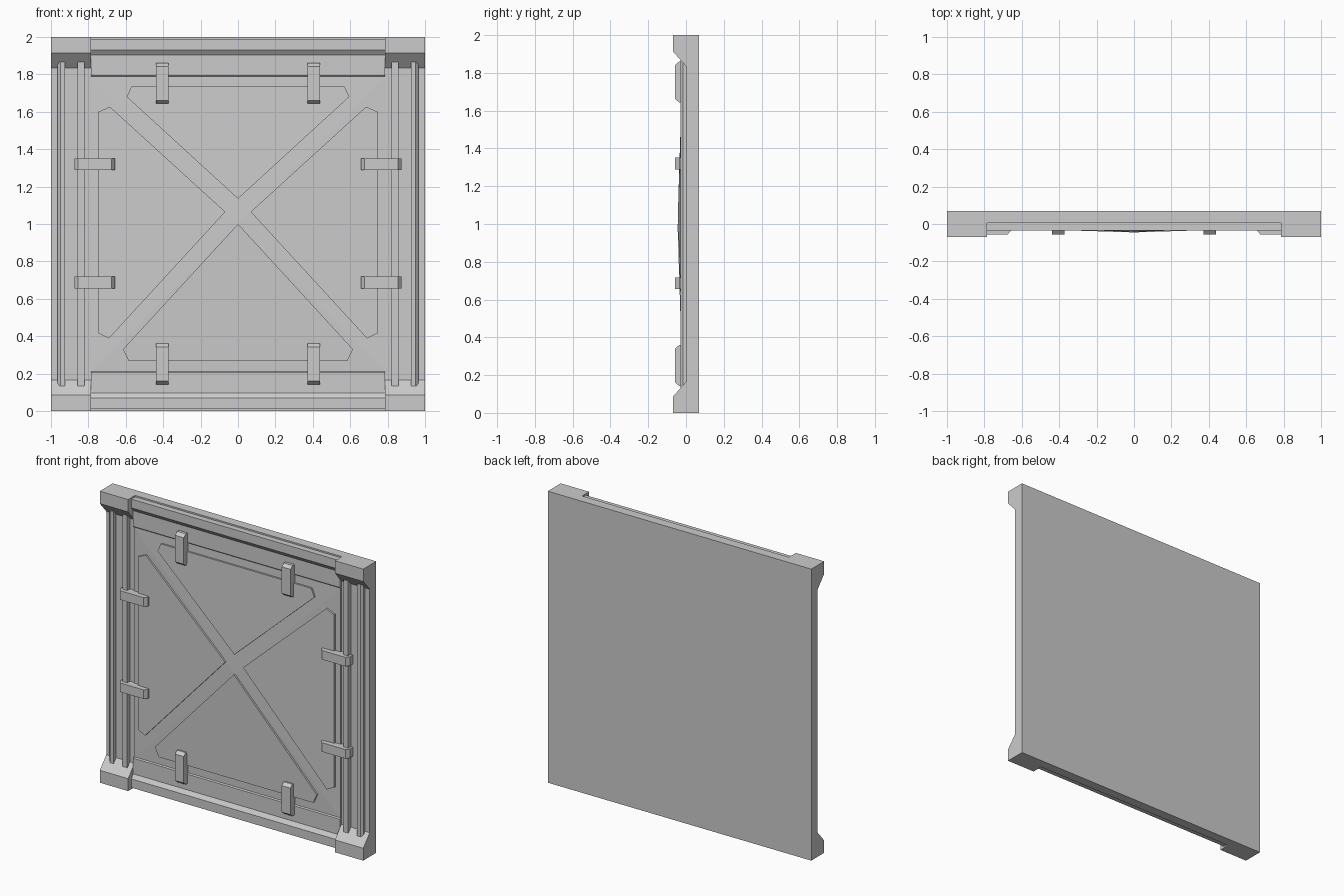
import bpy, bmesh
from mathutils import Vector

cube = bpy.data.objects.get("Cube")
if cube:
    bpy.data.objects.remove(cube, do_unlink=True)

grey = bpy.data.materials.new("light grey")
grey.use_nodes = True
grey.diffuse_color = (0.6, 0.6, 0.6, 1)
grey.node_tree.nodes["Principled BSDF"].inputs["Base Color"].default_value = (0.6, 0.6, 0.6, 1)


def finish(name, bm):
    bmesh.ops.recalc_face_normals(bm, faces=bm.faces)
    mesh = bpy.data.meshes.new(name)
    bm.to_mesh(mesh)
    bm.free()
    mesh.materials.append(grey)
    obj = bpy.data.objects.new(name, mesh)
    bpy.context.collection.objects.link(obj)


def prism(name, profile, axis, lo, hi):
    """Extrude a profile: (y, z) along 'X', or (x, y) along 'Z'."""
    bm = bmesh.new()
    place = (lambda a, b, t: (t, a, b)) if axis == "X" else (lambda a, b, t: (a, b, t))
    face = bm.faces.new([bm.verts.new(place(a, b, lo)) for a, b in profile])
    ext = bmesh.ops.extrude_face_region(bm, geom=[face])
    move = Vector(place(0, 0, hi - lo))
    bmesh.ops.translate(bm, vec=move, verts=[v for v in ext["geom"] if isinstance(v, bmesh.types.BMVert)])
    finish(name, bm)


def flip(profile):
    """Mirror a (y, z) profile top to bottom."""
    return [(y, 2 - z) for y, z in profile]


def box_profile(a0, a1, b0, b1):
    return [(a0, b0), (a1, b0), (a1, b1), (a0, b1)]


# Wall slab with full-height side channels
prism("back_slab", box_profile(0.005, 0.07, 0, 2), "X", -1, 1)

# Top and bottom rails, and the raised strips behind the clips
rail = [(0.01, 0.01), (-0.035, 0.01), (-0.035, 0.07), (-0.015, 0.097), (0.01, 0.097)]
strip = [(0.01, 0.09), (-0.015, 0.09), (-0.015, 0.205), (-0.008, 0.212), (0.01, 0.212)]
for end, shape in (("bottom", lambda p: p), ("top", flip)):
    prism(end + "_rail", shape(rail), "X", -0.785, 0.785)
    prism(end + "_strip", shape(strip), "X", -0.785, 0.785)

# Corner blocks, side channels and pillar ribs
block = [(0.01, 0), (-0.07, 0), (-0.07, 0.085), (0, 0.165), (0.01, 0.165)]
outer_rib = [(0.925, 0.01), (0.925, -0.03), (0.95, -0.03), (0.965, -0.015), (0.965, 0.01)]
inner_rib = box_profile(0.82, 0.857, -0.03, 0.01)
for side, s in (("left", 1), ("right", -1)):
    lo, hi = sorted((0.785 * s, s))
    prism(side + "_bottom_corner", block, "X", lo, hi)
    prism(side + "_top_corner", flip(block), "X", lo, hi)
    prism(side + "_channel", box_profile(lo, hi, 0, 0.01), "Z", 0.1, 1.9)
    for label, rib in (("outer", outer_rib), ("inner", inner_rib)):
        prism(f"{side}_{label}_rib", [(x * s, y) for x, y in rib], "Z", 0.135, 1.865)


# Centre panel, bulging gently towards the middle
def bulge(x, z):
    r = max(abs(x) / 0.785, abs(z - 1) / 0.79)
    return -0.008 - 0.025 * (1 - r)


bm = bmesh.new()
corners = [(-0.785, 0.21), (0.785, 0.21), (0.785, 1.79), (-0.785, 1.79)]
front = [bm.verts.new((x, bulge(x, z), z)) for x, z in corners]
back = [bm.verts.new((x, 0.01, z)) for x, z in corners]
middle = bm.verts.new((0, bulge(0, 1), 1))
for i in range(4):
    j = (i + 1) % 4
    bm.faces.new((front[i], front[j], middle))
    bm.faces.new((front[j], front[i], back[i], back[j]))
bm.faces.new(back)
finish("centre_panel", bm)


# Raised triangular plates with clipped corners, leaving a cross between them
def plate(name, outline):
    bm = bmesh.new()
    face = bm.faces.new([bm.verts.new((x, bulge(x, z), z)) for x, z in outline])
    bmesh.ops.inset_individual(bm, faces=[face], thickness=0.008)
    for v in face.verts:
        v.co.y = bulge(v.co.x, v.co.z) - 0.012
    finish(name, bm)


plate("upper_plate", [(-0.595, 1.68), (-0.57, 1.735), (0.57, 1.735), (0.595, 1.68), (0, 1.135)])
plate("lower_plate", [(-0.615, 0.33), (-0.585, 0.268), (0.585, 0.268), (0.615, 0.33), (0, 1.0)])
for side, s in (("left", 1), ("right", -1)):
    plate(side + "_plate", [(x * s, z) for x, z in
          ((0.745, 1.6), (0.685, 1.627), (0.068, 1.065), (0.69, 0.388), (0.745, 0.415))])


# Clips: bars with sloped ends, upright on the strips and level across the pillars
def clip_profile(lo, hi):
    return [(0, lo), (-0.035, lo), (-0.057, lo + 0.018),
            (-0.057, hi - 0.018), (-0.035, hi), (0, hi)]


for side, s in (("left", 1), ("right", -1)):
    for end, lo in (("bottom", 0.142), ("top", 1.643)):
        prism(f"{side}_{end}_clip", clip_profile(lo, lo + 0.218), "X", 0.405 * s - 0.033, 0.405 * s + 0.033)
    for level, z in (("lower", 0.687), ("upper", 1.32)):
        profile = [(x * s, y) for y, x in clip_profile(0.658, 0.873)]
        prism(f"{side}_{level}_side_clip", profile, "Z", z - 0.031, z + 0.031)
